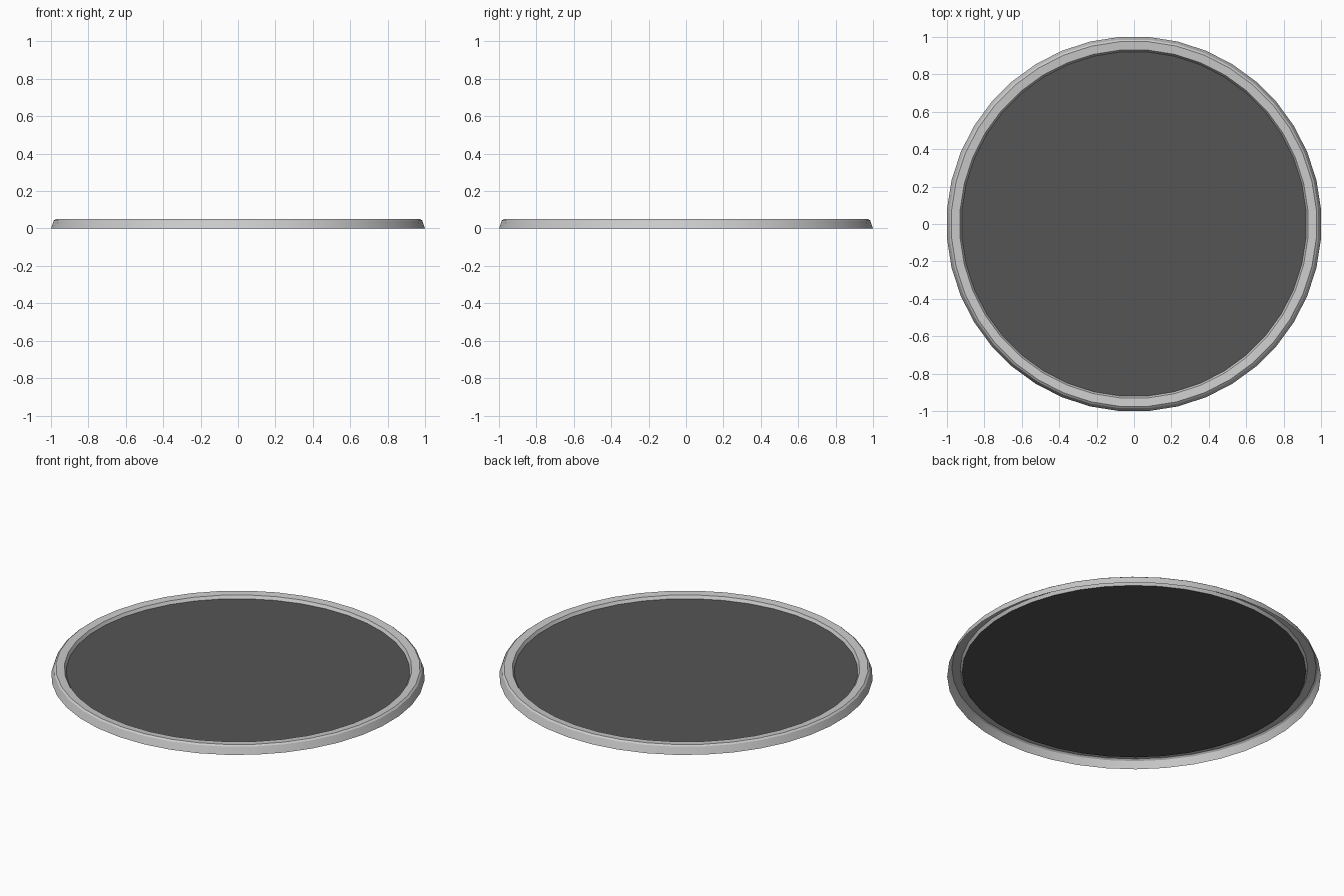
import bpy, bmesh, math

if "Cube" in bpy.data.objects:
    bpy.data.objects.remove(bpy.data.objects["Cube"])

SIDES = 40
HALF = math.pi / SIDES          # half-step turn so a flat side faces each axis
SCALE = 1 / math.cos(HALF)      # flat sides touch the full width


def ring(bm, r, z):
    return [bm.verts.new((r * SCALE * math.cos(HALF + 2 * HALF * i),
                          r * SCALE * math.sin(HALF + 2 * HALF * i), z))
            for i in range(SIDES)]


def finish(name, bm):
    me = bpy.data.meshes.new(name)
    bm.to_mesh(me)
    bm.free()
    ob = bpy.data.objects.new(name, me)
    bpy.context.collection.objects.link(ob)
    bpy.ops.object.select_all(action='DESELECT')
    ob.select_set(True)
    bpy.context.view_layer.objects.active = ob
    bpy.ops.object.shade_smooth_by_angle(angle=math.radians(30))
    return ob


# Rim: open shell, hollow underneath
profile = [(1.0, 0.0), (0.985, 0.042), (0.975, 0.05), (0.93, 0.046), (0.92, 0.028)]
bm = bmesh.new()
rings = [ring(bm, r, z) for r, z in profile]
for a, b in zip(rings, rings[1:]):
    for i in range(SIDES):
        j = (i + 1) % SIDES
        bm.faces.new((a[i], a[j], b[j], b[i]))
finish("rim", bm)

# Dark recessed panel
bm = bmesh.new()
bm.faces.new(ring(bm, 0.92, 0.028))
panel = finish("panel", bm)
dark = bpy.data.materials.new("dark_grey")
dark.diffuse_color = (0.09, 0.09, 0.09, 1)
dark.use_nodes = True
dark.node_tree.nodes["Principled BSDF"].inputs["Base Color"].default_value = dark.diffuse_color
panel.data.materials.append(dark)
